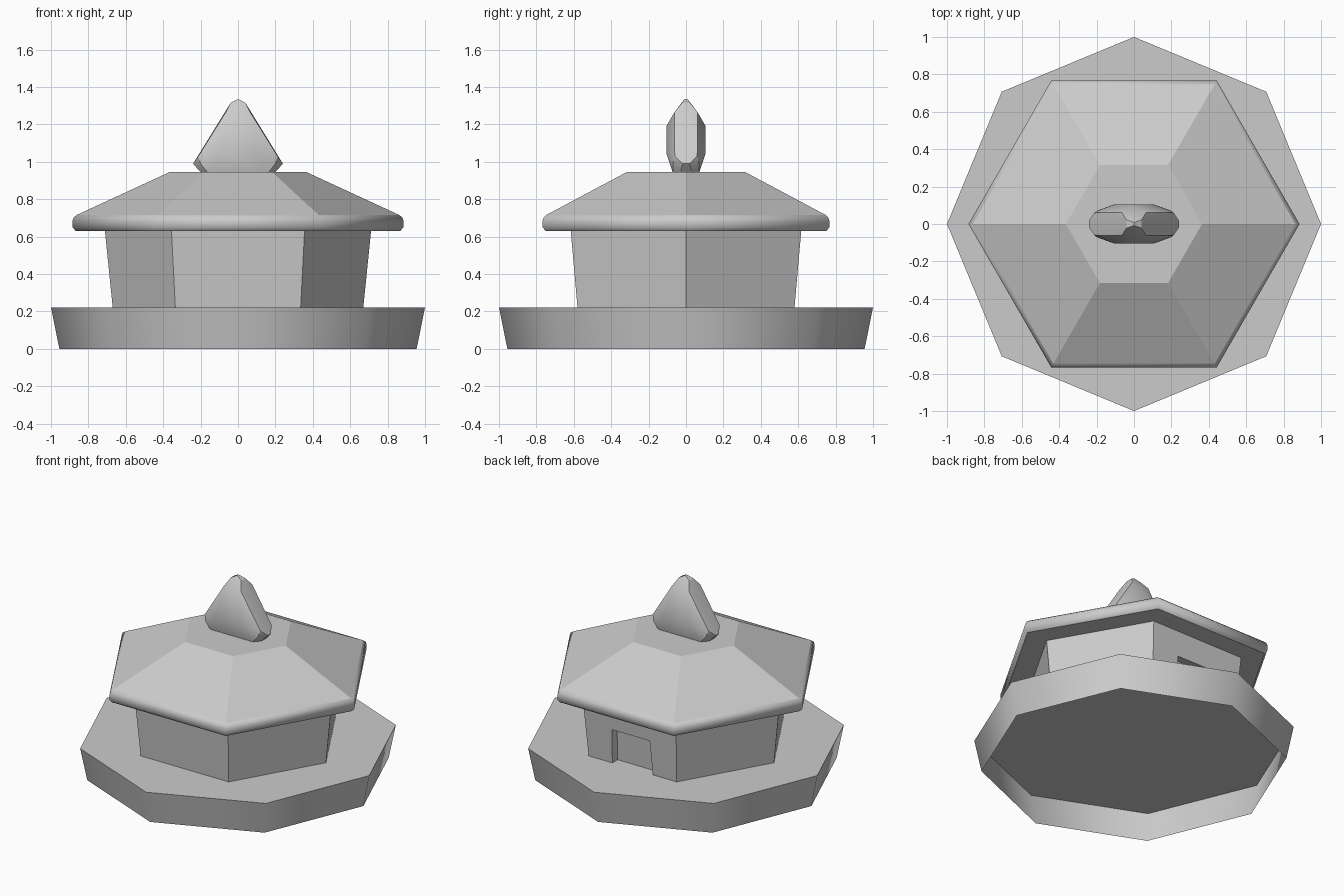
import bpy, bmesh
from math import sin, cos, pi, radians
from mathutils import Matrix

if "Cube" in bpy.data.objects:
    bpy.data.objects.remove(bpy.data.objects["Cube"])


def finish(name, bm, angle):
    mesh = bpy.data.meshes.new(name)
    bm.to_mesh(mesh)
    bm.free()
    ob = bpy.data.objects.new(name, mesh)
    bpy.context.collection.objects.link(ob)
    bpy.ops.object.select_all(action='DESELECT')
    ob.select_set(True)
    bpy.context.view_layer.objects.active = ob
    if angle:
        bpy.ops.object.shade_smooth_by_angle(angle=radians(angle))
    return ob


def stacked(name, sides, profile, angle=0, bottom=True):
    """n-sided solid from (radius, height) rings, optionally open below."""
    bm = bmesh.new()
    rings = [[bm.verts.new((r * cos(2 * pi * i / sides), r * sin(2 * pi * i / sides), z))
              for i in range(sides)] for r, z in profile]
    for a, b in zip(rings, rings[1:]):
        for i in range(sides):
            j = (i + 1) % sides
            bm.faces.new((a[i], a[j], b[j], b[i]))
    if bottom:
        bm.faces.new(rings[0][::-1])
    bm.faces.new(rings[-1])
    return finish(name, bm, angle)


# Octagonal platform, hollow and open underneath
stacked("platform", 8, [(0.955, 0), (1.0, 0.222)], 50, bottom=False)

# Hexagonal walls flaring outward, standing on the platform
walls = stacked("walls", 6, [(0.67, 0.222), (0.712, 0.635)])

# Doorway recess in the back wall, tilted with the wall
bm = bmesh.new()
made = bmesh.ops.create_cube(bm, size=1)
for v in made["verts"]:
    if v.co.z > 0:
        v.co.x *= 0.93
bm.transform(Matrix.Translation((0, 0.618, 0.335))
             @ Matrix.Rotation(radians(-4.9), 4, 'X')
             @ Matrix.Diagonal((0.31, 0.17, 0.25, 1)))
cutter = finish("doorway_cutter", bm, 0)
cutter.hide_render = True
cutter.hide_set(True)
cut = walls.modifiers.new("doorway", 'BOOLEAN')
cut.operation = 'DIFFERENCE'
cut.solver = 'EXACT'
cut.object = cutter

# Hexagonal roof: flat slopes, soft rim, flat top and underside
roof = stacked("roof", 6, [(0.867, 0.63), (0.885, 0.65), (0.885, 0.685),
                           (0.878, 0.703), (0.862, 0.716), (0.364, 0.946)], 61)
for p in roof.data.polygons:
    if abs(p.normal.z) > 0.8:
        p.use_smooth = False

# Finial: bevelled triangular plate, hull of one mirrored quarter
quarter = [(0, 0.008, 1.336), (0.04, 0.022, 1.315), (0.065, 0.062, 1.265),
           (0, 0.105, 1.19), (0.105, 0.105, 1.045), (0.212, 0.06, 1.03),
           (0.24, 0.018, 0.99), (0.2, 0.07, 0.99), (0.2, 0.03, 0.945),
           (0.16, 0.07, 0.94)]
bm = bmesh.new()
for sx in (-1, 1):
    for sy in (-1, 1):
        for x, y, z in quarter:
            bm.verts.new((sx * x, sy * y, z))
bmesh.ops.remove_doubles(bm, verts=bm.verts, dist=0.001)
hull = bmesh.ops.convex_hull(bm, input=bm.verts)
bmesh.ops.delete(bm, geom=[g for g in hull["geom_interior"]
                           if isinstance(g, bmesh.types.BMVert)], context='VERTS')
bmesh.ops.dissolve_limit(bm, angle_limit=radians(2), verts=bm.verts, edges=bm.edges)
bmesh.ops.recalc_face_normals(bm, faces=bm.faces)
finish("finial", bm, 30)
